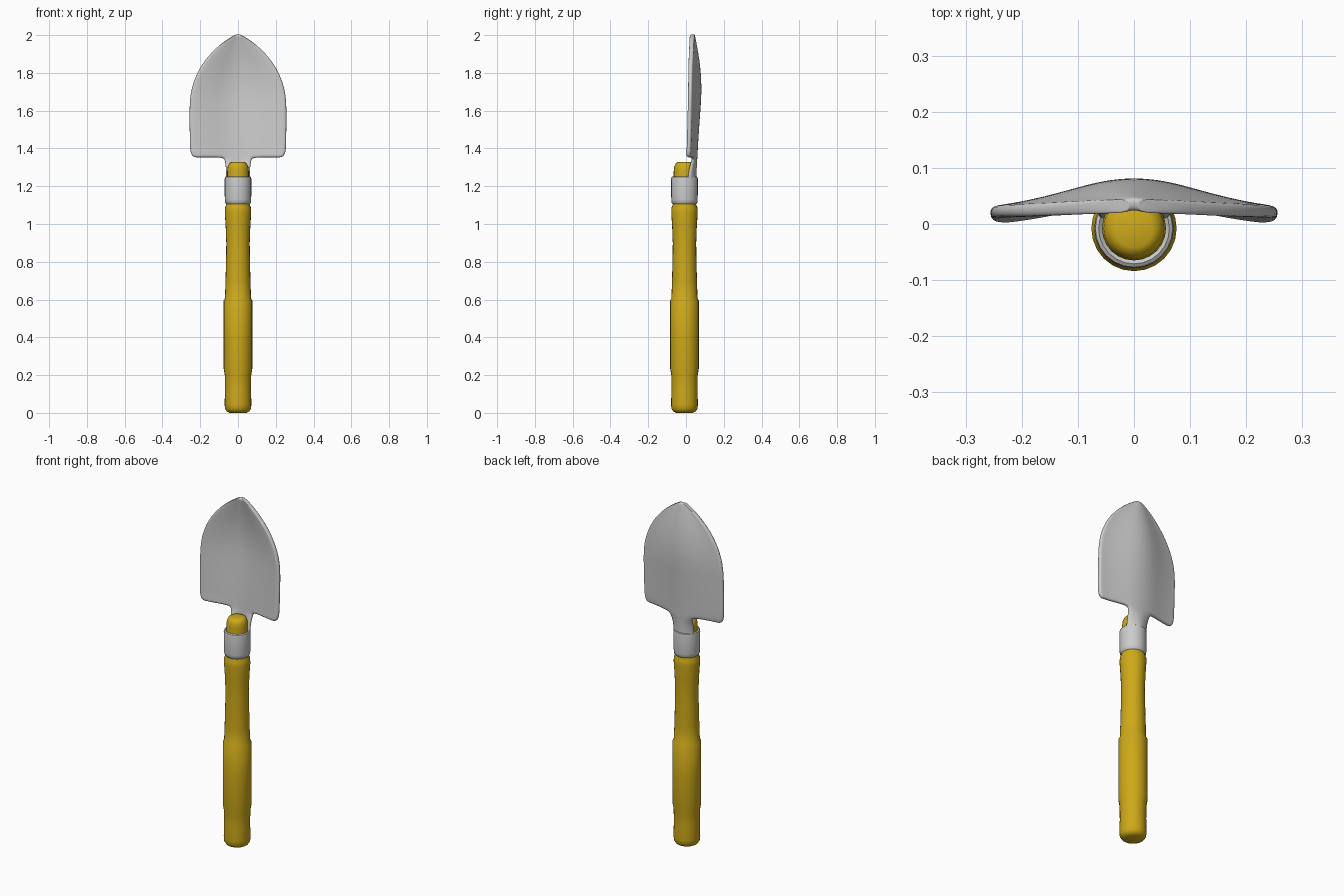
import bpy, bmesh, math

if "Cube" in bpy.data.objects:
    bpy.data.objects.remove(bpy.data.objects["Cube"])

AXIS_Y = -0.008  # the handle axis sits slightly in front of the blade


def finish(name, bm, color=None, angle=40):
    bmesh.ops.recalc_face_normals(bm, faces=bm.faces)
    mesh = bpy.data.meshes.new(name)
    bm.to_mesh(mesh)
    bm.free()
    ob = bpy.data.objects.new(name, mesh)
    bpy.context.collection.objects.link(ob)
    if color:
        mat = bpy.data.materials.new(name + "_paint")
        mat.diffuse_color = color
        mat.use_nodes = True
        mat.node_tree.nodes["Principled BSDF"].inputs["Base Color"].default_value = mat.diffuse_color
        mesh.materials.append(mat)
    bpy.ops.object.select_all(action='DESELECT')
    ob.select_set(True)
    bpy.context.view_layer.objects.active = ob
    bpy.ops.object.shade_smooth_by_angle(angle=math.radians(angle))
    return ob


def lathe(name, profile, closed=False, color=None, sides=24):
    bm = bmesh.new()
    rings = []
    for r, z in profile:
        rings.append([bm.verts.new((r * math.cos(2 * math.pi * i / sides),
                                    AXIS_Y + r * math.sin(2 * math.pi * i / sides), z))
                      for i in range(sides)])
    pairs = list(zip(rings, rings[1:]))
    if closed:
        pairs.append((rings[-1], rings[0]))
    else:
        bm.faces.new(rings[0])
        bm.faces.new(rings[-1])
    for a, b in pairs:
        for i in range(sides):
            j = (i + 1) % sides
            bm.faces.new((a[i], a[j], b[j], b[i]))
    return finish(name, bm, color)


# Wooden handle, with its end poking out above the collar
lathe("handle", [
    (0.045, 0.0), (0.060, 0.008), (0.069, 0.022), (0.071, 0.045), (0.069, 0.12), (0.070, 0.20),
    (0.076, 0.235), (0.076, 0.40), (0.076, 0.595), (0.069, 0.608), (0.066, 0.70),
    (0.063, 0.82), (0.062, 0.90), (0.065, 0.98), (0.070, 1.06), (0.069, 1.085),
    (0.060, 1.108), (0.057, 1.13), (0.057, 1.28), (0.054, 1.305), (0.046, 1.322), (0.034, 1.328),
], color=(0.62, 0.40, 0.01, 1))

# Metal collar around the handle
lathe("collar", [
    (0.056, 1.112), (0.062, 1.106), (0.068, 1.112), (0.070, 1.13), (0.071, 1.235),
    (0.069, 1.248), (0.063, 1.252), (0.056, 1.246),
], closed=True)

# Blade rows: z, half width, centre y, edge y
blade_rows = [
    (1.352, 0.235, 0.049, 0.012), (1.375, 0.255, 0.050, 0.014), (1.45, 0.256, 0.054, 0.016),
    (1.60, 0.258, 0.065, 0.020), (1.70, 0.254, 0.072, 0.022), (1.80, 0.220, 0.068, 0.023),
    (1.88, 0.168, 0.058, 0.025), (1.95, 0.098, 0.045, 0.029), (1.99, 0.038, 0.037, 0.031),
    (2.004, 0.008, 0.034, 0.033),
]
# Neck rows: curved tang from inside the collar up to the blade
neck_rows = [(1.18, 0.062, 0.047, 0.008), (1.25, 0.064, 0.047, 0.012),
             (1.30, 0.064, 0.047, 0.022), (1.335, 0.070, 0.048, 0.036)]
fractions = [-1, -0.9, -0.62, -0.33, -0.16, 0, 0.16, 0.33, 0.62, 0.9, 1]

bm = bmesh.new()
grid = []
for z, w, yc, ye in blade_rows:
    grid.append([bm.verts.new((f * w, ye + (yc - ye) * (1 + math.cos(math.pi * f)) / 2, z))
                 for f in fractions])
for a, b in zip(grid, grid[1:]):
    for i in range(len(fractions) - 1):
        bm.faces.new((a[i], a[i + 1], b[i + 1], b[i]))
upper = grid[0][3:8]
for z, w, yc, ye in reversed(neck_rows):
    lower = [bm.verts.new((t * w, ye + (yc - ye) * (1 - t * t), z)) for t in (-1, -0.5, 0, 0.5, 1)]
    for i in range(4):
        bm.faces.new((lower[i], lower[i + 1], upper[i + 1], upper[i]))
    upper = lower
blade = finish("blade", bm, angle=180)
solid = blade.modifiers.new("thickness", 'SOLIDIFY')
solid.thickness = 0.024
solid.offset = 0
sub = blade.modifiers.new("smooth", 'SUBSURF')
sub.levels = sub.render_levels = 2
